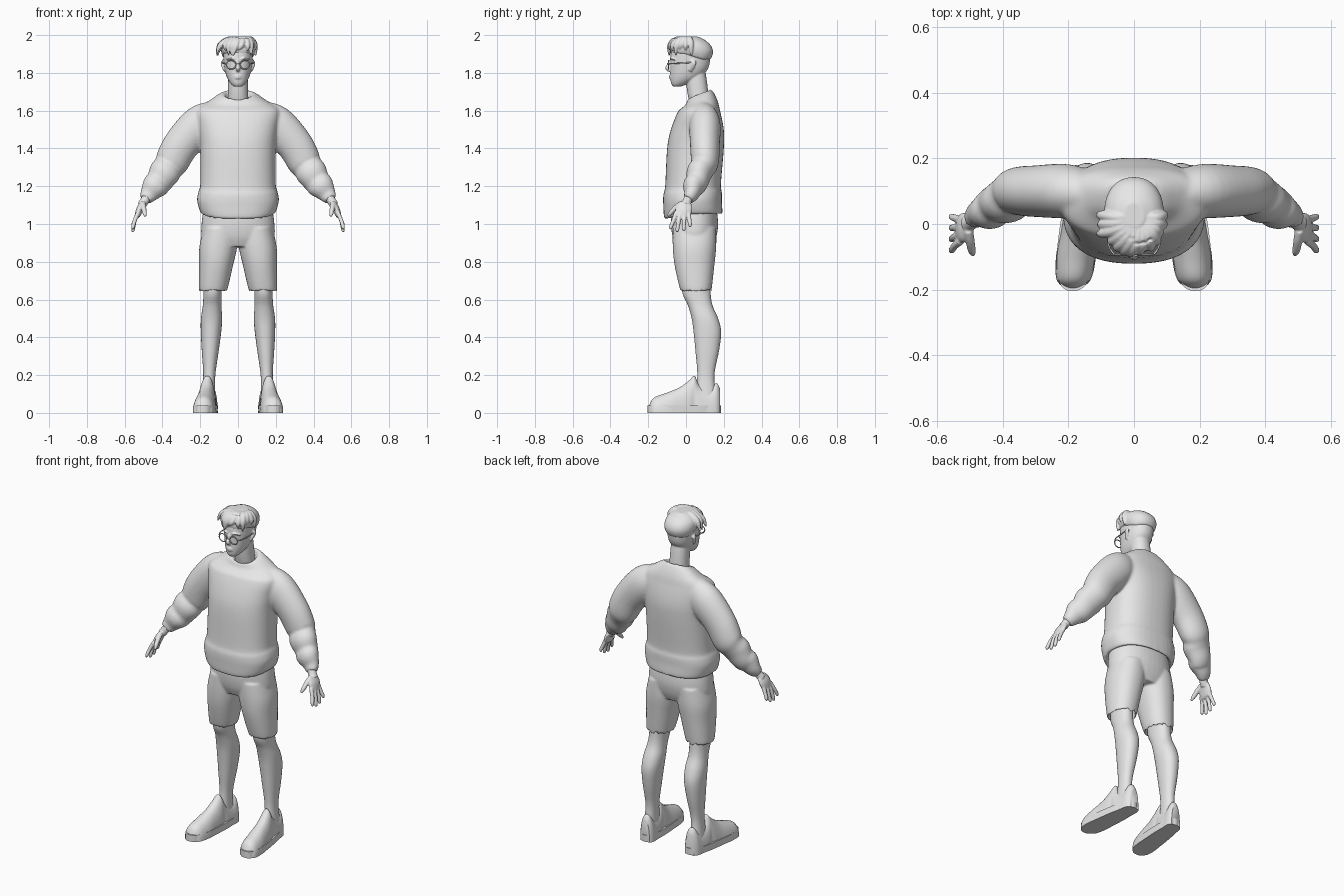
import bpy, bmesh, math, random
from mathutils import Vector

cube = bpy.data.objects.get("Cube")
if cube:
    bpy.data.objects.remove(cube, do_unlink=True)

clay = bpy.data.materials.new("plain grey")
clay.use_nodes = True
clay.diffuse_color = (.8, .8, .8, 1)
clay.node_tree.nodes["Principled BSDF"].inputs["Base Color"].default_value = clay.diffuse_color


def clamp(value):
    return min(max(value, 0), 1)


def spline(rows, steps=5):
    """Smoothly interpolate rows of numbers."""
    rows = [rows[0], *rows, rows[-1]]
    result = []
    for before, start, end, after in zip(rows, rows[1:], rows[2:], rows[3:]):
        for k in range(steps):
            t = k / steps
            result.append([b + t / 2 * (c - a + t * (2 * a - 5 * b + 4 * c - d + t * (3 * (b - c) + d - a)))
                           for a, b, c, d in zip(before, start, end, after)])
    return result + [rows[-1]]


def oval(power, sides):
    """Unit superellipse outline."""
    def bulge(value):
        return math.copysign(abs(value) ** (2 / power), value)
    angles = [math.tau * i / sides for i in range(sides)]
    return [(bulge(math.cos(angle)), bulge(math.sin(angle))) for angle in angles]


def upright(x, y, z):
    return x, y, z


def loft(rows, power=2.2, place=upright, sides=40):
    """Stack ovals; each row is height, half width, front, back."""
    return [[Vector(place(half * c, (front + back) / 2 + (back - front) / 2 * s, height))
             for c, s in oval(power, sides)] for height, half, front, back in spline(rows)]


def limb(points, flat=1, sides=16):
    """Sweep an oval along a path; each point is x, y, z, radius, with the radius along y scaled by flat."""
    path = spline(points)
    centres = [Vector(point[:3]) for point in path]
    rings = []
    for i, (centre, point) in enumerate(zip(centres, path)):
        radius = point[-1]
        ahead = (centres[min(i + 1, len(path) - 1)] - centres[max(i - 1, 0)]).normalized()
        guide = Vector((0, 0, 1)) if abs(ahead.y) > .9 else Vector((0, 1, 0))
        side = (guide - ahead * guide.dot(ahead)).normalized()
        other = ahead.cross(side)
        rings.append([centre + radius * (side * flat * c + other * s) for c, s in oval(2, sides)])
    return rings


def mirrored(shell):
    return [[Vector((-v.x, v.y, v.z)) for v in ring] for ring in shell]


def pair(shell):
    return [shell, mirrored(shell)]


def part(name, shells, voxel=0, smooth=4):
    """Skin the shells into one object, optionally fusing them into one surface."""
    bm = bmesh.new()
    for shell in shells:
        rings = [[bm.verts.new(v) for v in ring] for ring in shell]
        for low, high in zip(rings, rings[1:]):
            for i in range(len(low)):
                bm.faces.new((low[i - 1], low[i], high[i], high[i - 1]))
        bm.faces.new(rings[0])
        bm.faces.new(rings[-1])
    bmesh.ops.recalc_face_normals(bm, faces=bm.faces)
    mesh = bpy.data.meshes.new(name)
    bm.to_mesh(mesh)
    bm.free()
    mesh.materials.append(clay)
    for face in mesh.polygons:
        face.use_smooth = True
    mesh.set_sharp_from_angle(angle=math.radians(50))
    obj = bpy.data.objects.new(name, mesh)
    bpy.context.collection.objects.link(obj)
    if voxel:
        fuse = obj.modifiers.new("fuse", "REMESH")
        fuse.mode = "VOXEL"
        fuse.voxel_size = voxel
        fuse.use_smooth_shade = True
        relax = obj.modifiers.new("relax", "SMOOTH")
        relax.iterations = smooth


def both_sides(name, shells, voxel=0):
    """Build the same part for the left and the right."""
    part("left_" + name, shells, voxel)
    part("right_" + name, [mirrored(shell) for shell in shells], voxel)


# Sweater: collar dips at the front, front of the hem hangs lower
def drape(x, y, z):
    collar = clamp((z - 1.6) * 11) * .4 * (y - .07)
    hem = clamp((1.25 - z) * 6) * .25 * min(y, 0)
    return x, y, z + collar + hem


torso = loft([(1.1, .15, -.06, .15), (1.05, .19, -.11, .19), (1.12, .216, -.12, .19), (1.17, .21, -.12, .19),
              (1.21, .2, -.11, .185), (1.4, .2, -.1, .2), (1.5, .21, -.08, .2), (1.6, .22, -.04, .18),
              (1.65, .15, 0, .16), (1.69, .08, .01, .13), (1.66, .06, .02, .12)], 2.4, drape)
sleeve = limb([(.12, .09, 1.59, .07), (.2, .1, 1.53, .1), (.3, .1, 1.42, .096), (.35, .1, 1.33, .09),
               (.37, .09, 1.3, .08), (.39, .07, 1.27, .083), (.42, .06, 1.22, .07), (.44, .04, 1.2, .07),
               (.47, .03, 1.16, .05), (.49, .01, 1.13, .035)], flat=.82, sides=28)
part("sweater", [torso, *pair(sleeve)], voxel=.008, smooth=7)

# Shorts: each leg leans out and is hollow at the hem
hips = loft([(1.1, .18, -.08, .16), (1, .193, -.08, .17), (.93, .19, -.07, .16), (.88, .14, -.05, .14)])
short_leg = loft([(.98, .09, -.07, .16), (.88, .1, -.07, .16), (.78, .09, -.06, .15),
                  (.65, .075, -.03, .135), (.66, .065, -.02, .13), (.7, .06, -.01, .12)],
                 place=lambda x, y, z: (x + .21 - .12 * z, y, z))
part("shorts", [hips, *pair(short_leg)], voxel=.007)

# Legs
leg = loft([(.75, .05, -.02, .13), (.64, .048, -.02, .13), (.57, .049, .01, .14), (.5, .056, .03, .17),
            (.43, .054, .04, .186), (.33, .045, .05, .175), (.2, .032, .06, .15), (.09, .035, .05, .16)],
           place=lambda x, y, z: (x + .16 - .04 * z, y, z))
both_sides("leg", [leg])


# Shoes: flat sole plus an upper built along its length, toes turned out
def turn_out(x, y, z):
    return x + .167 - .1 * y, y, max(z, 0)


def taper(x, y, z):
    return turn_out(x * (1 - .7 * y), y, z)


def lengthwise(x, z, y):
    return turn_out(x, y, z)


sole = loft([(0, .057, -.204, .185), (.04, .058, -.204, .185)], 2.7, taper)
profile = [(-.198, .02, .035), (-.17, .052, .08), (-.1, .061, .107), (-.03, .055, .137), (.02, .05, .175),
           (.045, .044, .196), (.07, .048, .15), (.12, .047, .13), (.16, .043, .157), (.18, .03, .13)]
upper = loft([(y, half, -top, top) for y, half, top in profile], place=lengthwise)
both_sides("sole", [sole])
both_sides("shoe_upper", [upper])

# Hands: palm, thumb and four spread fingers
wrist = limb([(.465, .03, 1.18, .025), (.49, .01, 1.13, .024), (.51, 0, 1.1, .024)])
palm = limb([(.505, 0, 1.11, .014), (.52, -.01, 1.08, .018), (.53, -.02, 1.05, .016), (.535, -.02, 1.04, .012)],
            flat=2.5)
thumb = limb([(.505, -.02, 1.11, .015), (.5, -.05, 1.09, .014), (.495, -.08, 1.06, .012), (.49, -.095, 1.04, .006)])
fingers = []
for i, drop in enumerate((0, .015, .01, -.01)):
    knuckle, tip = -.052 + .022 * i, -.08 + .034 * i
    fingers.append(limb([(.528, knuckle, 1.06, .012), (.546, (knuckle + tip) / 2, 1.02, .011),
                         (.556, tip, .985 - drop, .01), (.557, tip, .972 - drop, .005)]))
both_sides("hand", [wrist, palm, thumb, *fingers], voxel=.004)

# Head with neck, nose, lips, brows and ears
skull = loft([(1.727, .02, -.067, -.03), (1.742, .038, -.078, .01), (1.775, .058, -.083, .075),
              (1.82, .071, -.083, .115), (1.87, .077, -.083, .128), (1.92, .078, -.076, .128),
              (1.96, .065, -.045, .1), (1.985, .03, -.01, .07)])
neck = loft([(1.6, .06, .03, .13), (1.68, .054, .01, .12), (1.76, .052, 0, .11), (1.82, .05, 0, .1)])
nose = limb([(0, -.08, 1.87, .006), (0, -.09, 1.845, .009), (0, -.097, 1.825, .013), (0, -.085, 1.81, .007)])
lips = [limb([(-.025, -.074, z, .002), (0, -.083, z, .005), (.025, -.074, z, .002)], flat=1.5)
        for z in (1.773, 1.783)]
brow = limb([(.014, -.08, 1.872, .005), (.035, -.08, 1.878, .005), (.06, -.06, 1.87, .004)])
ear = limb([(.074, .03, 1.87, .005), (.084, .04, 1.85, .007), (.072, .02, 1.81, .005)], flat=2)
part("head", [skull, neck, nose, *lips, *pair(brow), *pair(ear)], voxel=.004, smooth=3)

# Round glasses
wire = .003
rim = limb([(.036 + .025 * c, -.093, 1.843 + .023 * s, wire) for c, s in oval(2, 14) + [(1, 0)]], sides=8)
temple = limb([(.061, -.092, 1.848, wire), (.078, -.06, 1.85, wire), (.083, .035, 1.855, wire)], sides=8)
bridge = limb([(-.012, -.094, 1.845, wire), (0, -.098, 1.85, wire), (.012, -.094, 1.845, wire)], sides=8)
part("glasses", [*pair(rim), *pair(temple), bridge])


# Hair: cap that reaches down to the nape, with swept locks over the brow
def hairline(x, y, z):
    return x, y, 2 - (2 - z) * (1 + 3.2 * max(0, min(y + .01, .1)))


cap = loft([(1.9, .076, -.07, .118), (1.91, .085, -.08, .135), (1.935, .091, -.078, .143),
            (1.96, .085, -.066, .13), (1.98, .064, -.04, .1), (1.993, .03, -.01, .065)], place=hairline)
random.seed(4)
locks = []
for i in range(13):
    turn = math.radians(-100 + 200 * i / 12)
    across, out = math.sin(turn), -math.cos(turn)
    sweep = random.uniform(-.035, .01)
    tip = random.uniform(1.885, 1.925)
    locks.append(limb([(.02 + .02 * across, .02 + .01 * out, 1.978, .01),
                       (.01 + .06 * across, .01 + .06 * out, 1.977, .016),
                       (sweep / 3 + .09 * across, .01 + .095 * out, 1.945, .015),
                       (sweep + .09 * across, .01 + .1 * out, tip, .003)], sides=10))
part("hair", [cap, *locks], voxel=.004, smooth=1)
